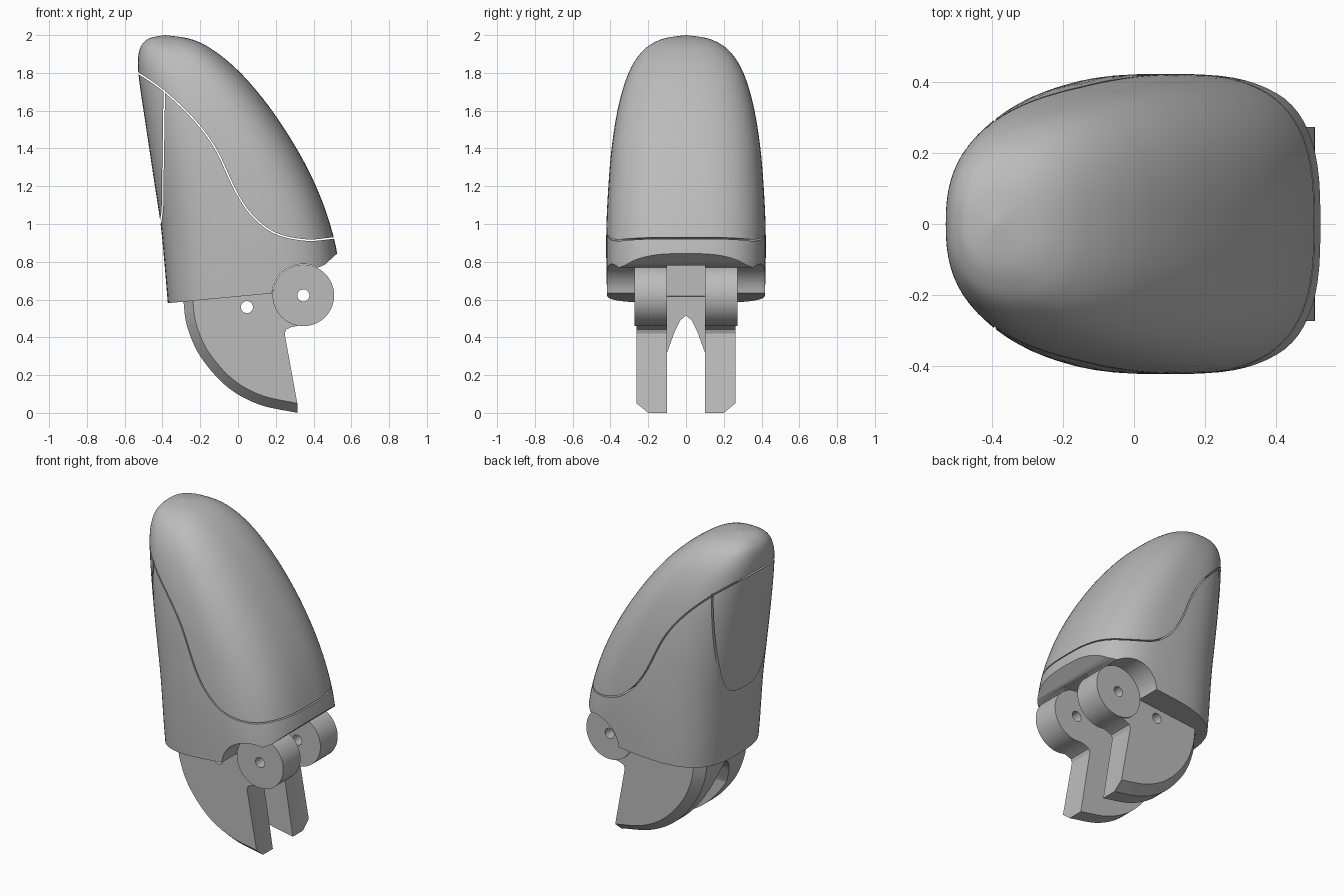
import bpy, bmesh, math
from mathutils import Vector

cube = bpy.data.objects.get("Cube")
if cube:
    bpy.data.objects.remove(cube, do_unlink=True)

grey = bpy.data.materials.new("plain_grey")
grey.use_nodes = True
GREY = (0.5, 0.5, 0.5, 1)
grey.diffuse_color = GREY
grey.node_tree.nodes["Principled BSDF"].inputs["Base Color"].default_value = GREY


def spline(points, steps):
    """Catmull-Rom curve through points of any dimension."""
    pts = [Vector(p) for p in points]
    pts = [2 * pts[0] - pts[1]] + pts + [2 * pts[-1] - pts[-2]]
    out = []
    for a, b, c, d in zip(pts, pts[1:], pts[2:], pts[3:]):
        for i in range(steps):
            t = i / steps
            out.append((2 * b + (c - a) * t + (2 * a - 5 * b + 4 * c - d) * t * t
                        + (3 * b - a - 3 * c + d) * t ** 3) / 2)
    return out + [pts[-2]]


def loft(name, rings):
    """Closed solid through rings of equal length."""
    bm = bmesh.new()
    loops = [[bm.verts.new(p) for p in ring] for ring in rings]
    for low, high in zip(loops, loops[1:]):
        for i in range(len(low)):
            j = (i + 1) % len(low)
            bm.faces.new((low[i], low[j], high[j], high[i]))
    bm.faces.new(loops[0][::-1])
    bm.faces.new(loops[-1])
    bmesh.ops.recalc_face_normals(bm, faces=bm.faces)
    mesh = bpy.data.meshes.new(name)
    bm.to_mesh(mesh)
    bm.free()
    obj = bpy.data.objects.new(name, mesh)
    bpy.context.collection.objects.link(obj)
    mesh.materials.append(grey)
    return obj


def prism(name, outline, y0=-1, y1=1):
    return loft(name, [[(x, y, z) for x, z in outline] for y in (y0, y1)])


def arc(cx, cz, r, start=0, end=360, n=48):
    count = n if end - start == 360 else n + 1
    angles = [math.radians(start + (end - start) * i / n) for i in range(count)]
    return [(cx + r * math.cos(a), cz + r * math.sin(a)) for a in angles]


def ribbon(name, path, half):
    """Thin wall along a path, for cutting a seam."""
    left, right = [], []
    for i, p in enumerate(path):
        t = (path[min(i + 1, len(path) - 1)] - path[max(i - 1, 0)]).normalized()
        n = Vector((-t.y, t.x)) * half
        left.append(p + n)
        right.append(p - n)
    return prism(name, left + right[::-1])


def cut(obj, cutter):
    mod = obj.modifiers.new("cut", "BOOLEAN")
    mod.operation, mod.solver, mod.object = "DIFFERENCE", "EXACT", cutter
    bpy.context.view_layer.objects.active = obj
    bpy.ops.object.modifier_apply(modifier=mod.name)


def smooth(obj, angle):
    bpy.ops.object.select_all(action="DESELECT")
    obj.select_set(True)
    bpy.context.view_layer.objects.active = obj
    bpy.ops.object.shade_smooth_by_angle(angle=math.radians(angle))


# Fingertip shell: height, left edge, right edge, half width
rows = [(0.5, -0.365, 0.56, 0.415), (0.8, -0.39, 0.532, 0.422), (1.0, -0.41, 0.487, 0.421),
        (1.2, -0.44, 0.413, 0.411), (1.4, -0.47, 0.31, 0.394), (1.6, -0.5, 0.18, 0.363),
        (1.75, -0.522, 0.06, 0.323), (1.85, -0.53, -0.04, 0.279), (1.92, -0.522, -0.13, 0.226),
        (1.96, -0.5, -0.2, 0.17), (1.985, -0.465, -0.275, 0.105), (2.0, -0.39, -0.385, 0.003)]


def section(z, left, right, width, n=72):
    """Egg-shaped ring, boxier towards the base."""
    ring = []
    middle = left + (right - left) * 0.54
    power = 0.67 + 0.13 * min(1, max(0, z - 0.7))
    for i in range(n):
        c, s = math.cos(math.tau * i / n), math.sin(math.tau * i / n)
        reach = right - middle if c > 0 else middle - left
        x = middle + reach * math.copysign(abs(c) ** power, c)
        ring.append((x, width * math.copysign(abs(s) ** power, s), z))
    return ring


shell = loft("fingertip_shell", [section(*row) for row in spline(rows, 5)])

HINGE = (0.346, 0.622)
PIN = (0.047, 0.56)
underside = [(-0.7, 0.3), (-0.7, 0.55), (0.17, 0.632)]
underside += arc(*HINGE, 0.166, 176, 62, 24) + [(0.46, 0.785), (0.523, 0.842), (0.7, 1.02), (0.7, 0.3)]
seam = spline([(-0.6, 1.84), (-0.53, 1.8), (-0.4, 1.71), (-0.24, 1.56), (-0.12, 1.4), (-0.01, 1.17),
               (0.08, 1.04), (0.2, 0.95), (0.36, 0.915), (0.5, 0.925), (0.6, 0.935)], 6)
pad_seam = spline([(-0.39, 1.712), (-0.397, 1.3), (-0.403, 1.05), (-0.44, 0.93)], 4)
cutters = [prism("underside_cutter", underside),
           prism("knuckle_gap_cutter", [(0.02, 0.5), (0.6, 0.5), (0.6, 0.78), (0.02, 0.78)], -0.1, 0.1),
           ribbon("seam_cutter", seam, 0.004),
           ribbon("pad_seam_cutter", pad_seam, 0.004)]
for cutter in cutters:
    cut(shell, cutter)
smooth(shell, 30)

# Forked lower joint: curved back edge with a chamfer on its outer side
back = spline([(-0.29, 0.6), (-0.27, 0.46), (-0.2, 0.3), (-0.06, 0.14), (0.11, 0.045), (0.315, 0.0)], 6)
front = [(0.247, 0.42), (0.255, 0.442), (0.28, 0.453), (0.33, 0.465), (0.33, 0.65), (0.18, 0.65)]
inner = [tuple(p) for p in back]
chamfered = [(0.3 + (x - 0.3) * 0.915, 0.6 + (z - 0.6) * 0.915) for x, z in inner]
holes = [prism("hinge_hole_cutter", arc(*HINGE, 0.032, n=24)),
         prism("pin_hole_cutter", arc(*PIN, 0.032, n=24))]
parts = []
for name, sign in (("back", 1), ("front", -1)):
    layers = [(0.1, inner), (0.2, inner), (0.262, chamfered)]
    parts.append(loft(name + "_prong", [[(x, sign * y, z) for x, z in edge + front] for y, edge in layers]))
    parts.append(prism(name + "_knuckle", arc(*HINGE, 0.163, n=64), sign * 0.1, sign * 0.273))
for part in parts:
    for hole in holes:
        cut(part, hole)
    smooth(part, 25)

# Web between the prongs with an arched notch
web = prism("prong_web", [p for p in inner if p[1] > 0.25] + [(0.0, 0.25), (0.0, 0.65)], -0.101, 0.101)
arch = [(0.11, 0.1), (0.1, 0.32), (0.06, 0.43), (0.03, 0.49), (0, 0.515)]
arch += [(-y, z) for y, z in arch[-2::-1]]
notch = loft("notch_cutter", [[(x, y, z) for y, z in arch] for x in (-0.6, 0.2)])
cut(web, notch)
smooth(web, 25)

for helper in cutters + holes + [notch]:
    bpy.data.objects.remove(helper, do_unlink=True)
